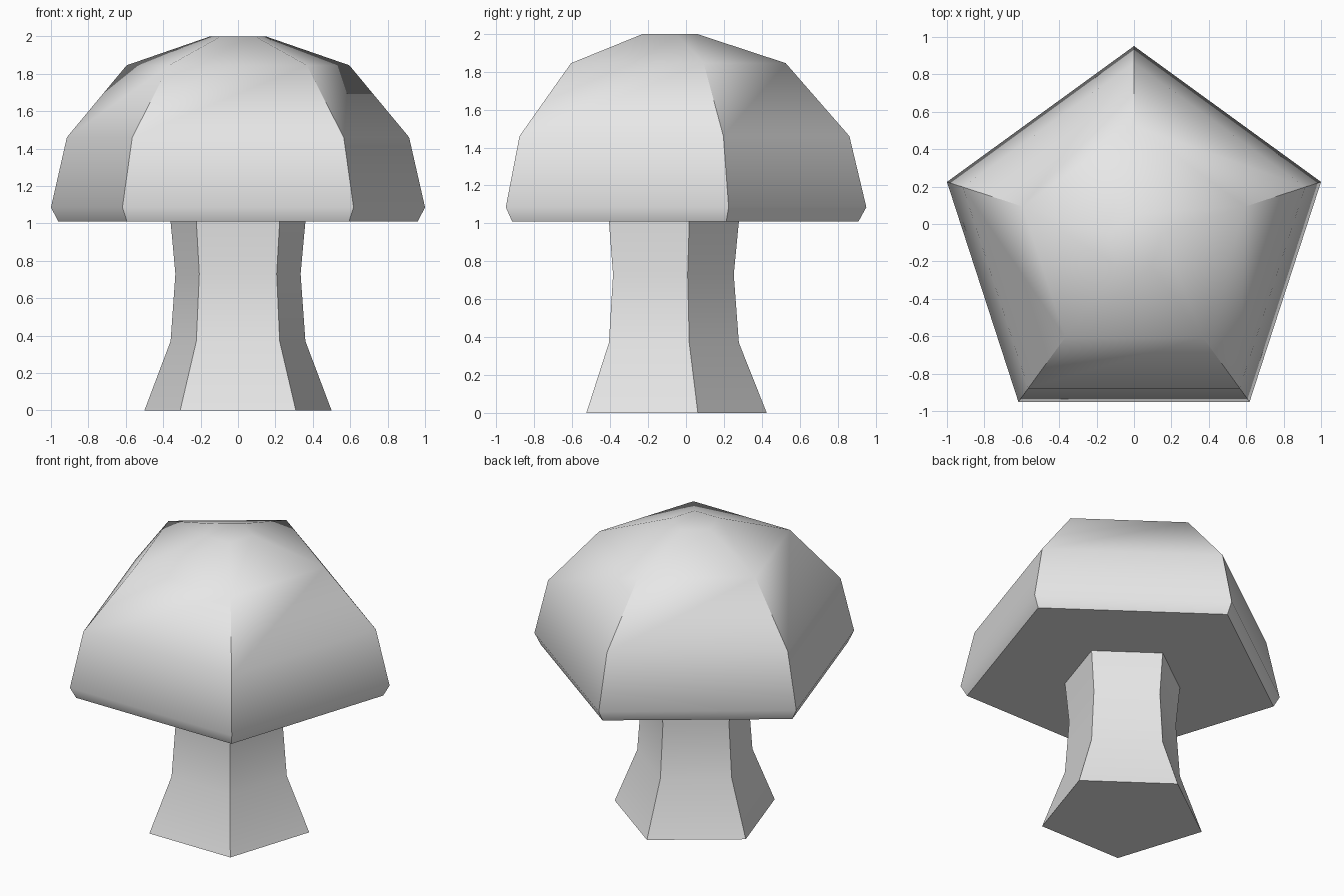
import bpy, bmesh
from math import sin, cos, pi, radians

cube = bpy.data.objects.get("Cube")
if cube:
    bpy.data.objects.remove(cube, do_unlink=True)

SIDES = 5
CENTRE_Y = -0.1

grey = bpy.data.materials.new("pale grey")
grey.use_nodes = True
grey.diffuse_color = (0.8, 0.8, 0.8, 1)
grey.node_tree.nodes["Principled BSDF"].inputs["Base Color"].default_value = (0.8, 0.8, 0.8, 1)


def lathe(name, profile, cap_top):
    """Five-sided solid through (radius, height) rings, one corner facing the back."""
    bm = bmesh.new()
    rings = []
    for radius, z in profile:
        angles = [pi / 2 + 2 * pi * i / SIDES for i in range(SIDES)]
        rings.append([bm.verts.new((radius * cos(a), CENTRE_Y + radius * sin(a), z))
                      for a in angles])
    for low, high in zip(rings, rings[1:]):
        for i in range(SIDES):
            j = (i + 1) % SIDES
            bm.faces.new((low[i], low[j], high[j], high[i]))
    bm.faces.new(rings[0][::-1])
    if cap_top:
        bm.faces.new(rings[-1])
    mesh = bpy.data.meshes.new(name)
    bm.to_mesh(mesh)
    bm.free()
    mesh.materials.append(grey)
    obj = bpy.data.objects.new(name, mesh)
    bpy.context.collection.objects.link(obj)
    bpy.ops.object.select_all(action='DESELECT')
    obj.select_set(True)
    bpy.context.view_layer.objects.active = obj
    bpy.ops.object.shade_smooth_by_angle(angle=radians(40))
    return obj


# Flared stem, open where it meets the underside of the cap
lathe("stem", [(0.526, 0), (0.379, 0.37), (0.352, 0.73), (0.379, 1.01)], False)

# Domed cap with a narrow lip and a small flat crown
lathe("cap", [(1.01, 1.01), (1.0515, 1.085), (0.962, 1.46), (0.626, 1.845), (0.155, 2.0)], True)
